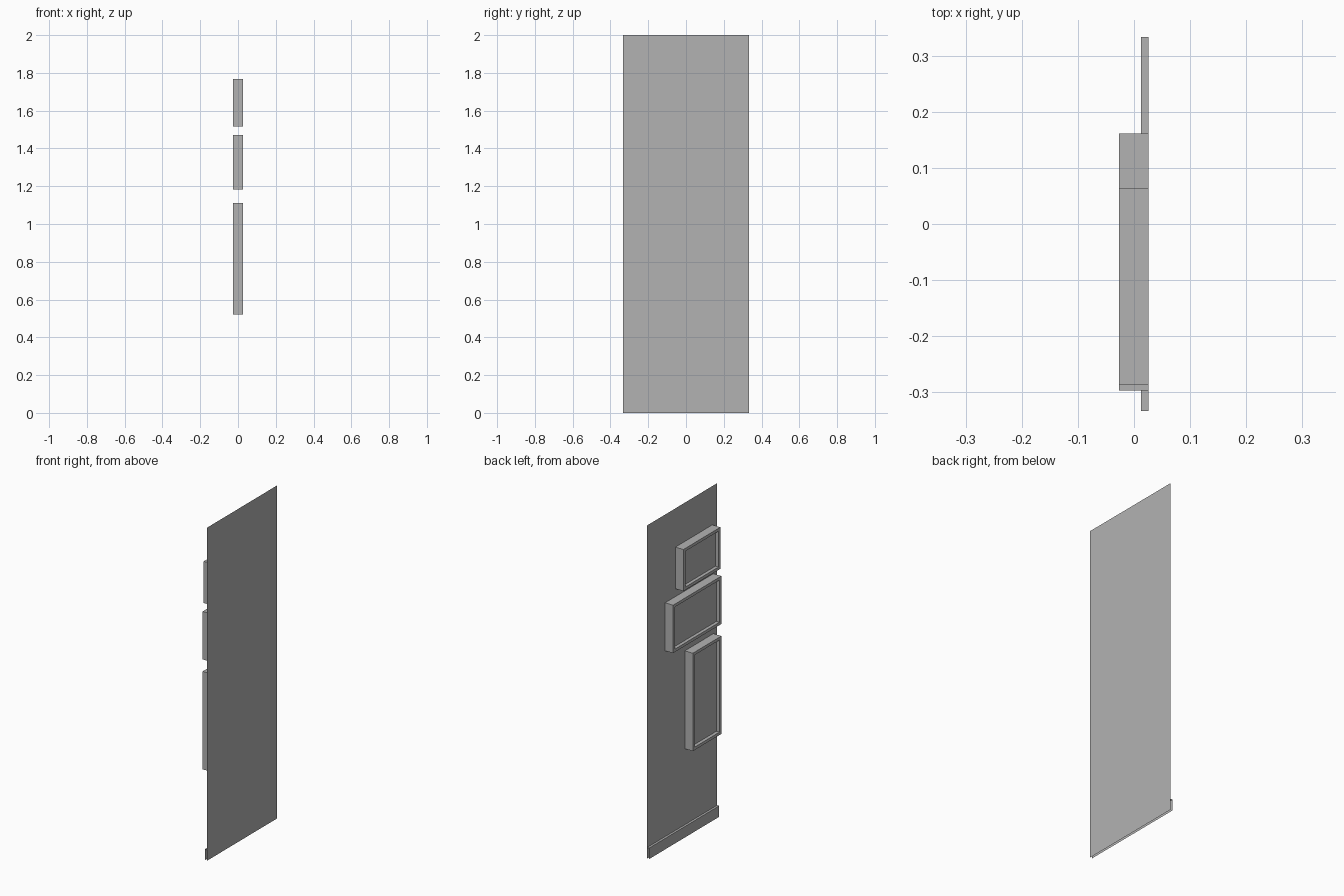
import bpy, bmesh

if "Cube" in bpy.data.objects:
    bpy.data.objects.remove(bpy.data.objects["Cube"])

WALL_X = 0.026
HALF_W = 0.333
FRONT_X = -0.027

grey = bpy.data.materials.new("mid_grey")
grey.diffuse_color = (0.45, 0.45, 0.45, 1)
grey.use_nodes = True
grey.node_tree.nodes["Principled BSDF"].inputs["Base Color"].default_value = grey.diffuse_color


def make_object(name, bm):
    mesh = bpy.data.meshes.new(name)
    bm.to_mesh(mesh)
    bm.free()
    mesh.materials.append(grey)
    obj = bpy.data.objects.new(name, mesh)
    bpy.context.collection.objects.link(obj)
    return obj


def swept_strip(name, profile):
    """Sweep an open (x, z) profile across the wall width."""
    bm = bmesh.new()
    rows = [[bm.verts.new((x, y, z)) for x, z in profile] for y in (-HALF_W, HALF_W)]
    for i in range(len(profile) - 1):
        bm.faces.new((rows[0][i], rows[0][i + 1], rows[1][i + 1], rows[1][i]))
    bmesh.ops.recalc_face_normals(bm, faces=bm.faces)
    # face the room side (-x)
    bm.normal_update()
    if sum(f.normal.x * f.calc_area() for f in bm.faces) > 0:
        bmesh.ops.reverse_faces(bm, faces=bm.faces)
    return make_object(name, bm)


def picture_frame(name, y0, y1, z0, z1, border=0.025, recess=0.02):
    """Box against the wall with an inset, recessed picture area."""
    bm = bmesh.new()
    bmesh.ops.create_cube(bm, size=1)
    for v in bm.verts:
        v.co.x = WALL_X if v.co.x > 0 else FRONT_X
        v.co.y = y1 if v.co.y > 0 else y0
        v.co.z = z1 if v.co.z > 0 else z0
    bm.normal_update()
    front = next(f for f in bm.faces if f.normal.x < -0.9)
    # border ring, then push the picture straight back
    bmesh.ops.inset_region(bm, faces=[front], thickness=border)
    picture = bmesh.ops.extrude_discrete_faces(bm, faces=[front])["faces"][0]
    bmesh.ops.translate(bm, verts=picture.verts, vec=(recess, 0, 0))
    return make_object(name, bm)


# Wall and skirting board
swept_strip("wall_panel", [(WALL_X, 0), (WALL_X, 2)])
swept_strip("skirting_board", [(0.0125, 0), (0.0125, 0.066), (WALL_X, 0.066)])

# Hanging pictures
picture_frame("upper_picture", -0.287, 0.063, 1.517, 1.767)
picture_frame("middle_picture", -0.297, 0.161, 1.182, 1.470)
picture_frame("lower_picture", -0.297, -0.026, 0.522, 1.110)
